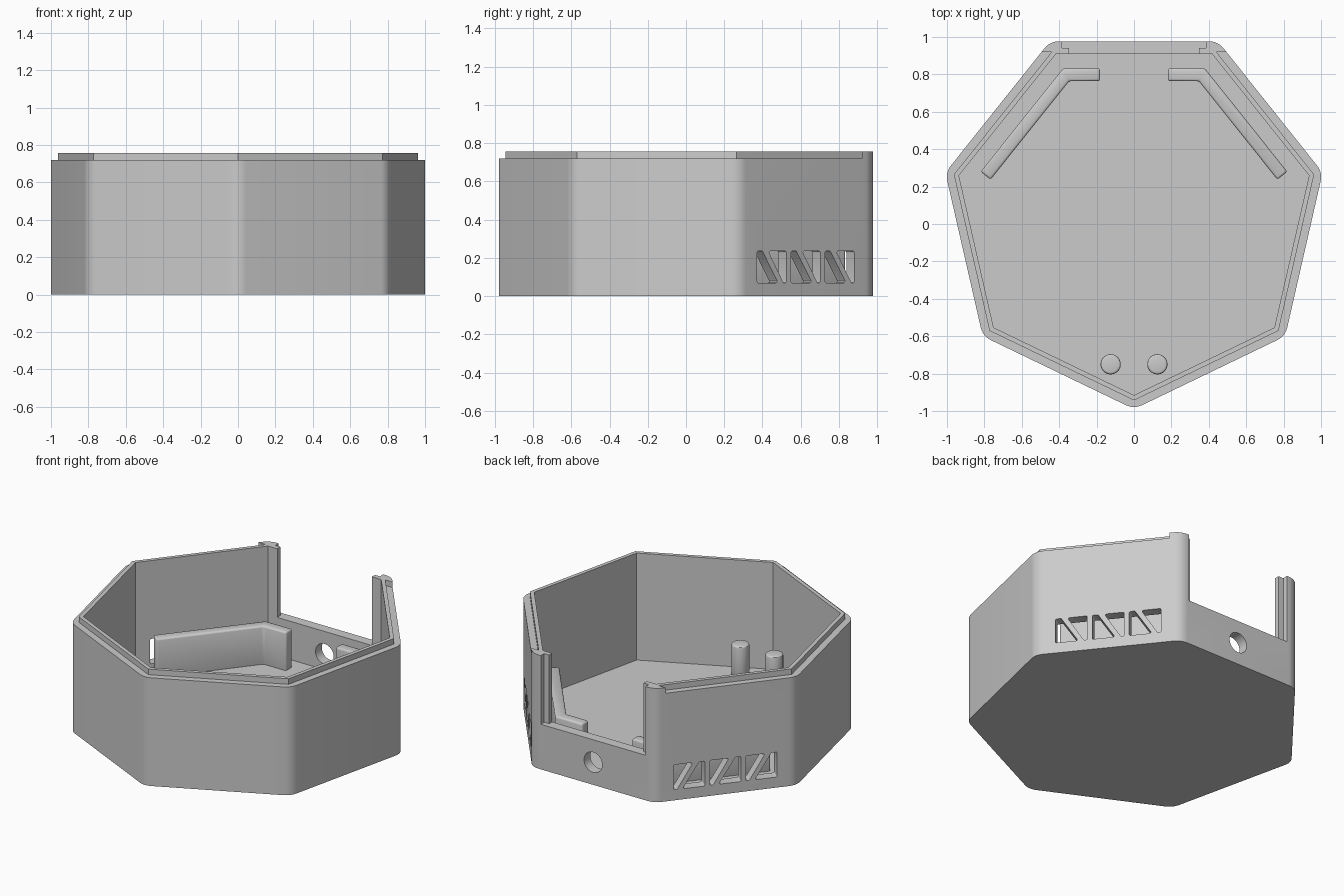
import bpy, bmesh, math
from mathutils import Matrix, Vector

if "Cube" in bpy.data.objects:
    bpy.data.objects.remove(bpy.data.objects["Cube"], do_unlink=True)

grey = bpy.data.materials.new("plain grey")
grey.use_nodes = True
colour = (0.6, 0.6, 0.6, 1)
grey.diffuse_color = colour
grey.node_tree.nodes["Principled BSDF"].inputs["Base Color"].default_value = colour

CENTRE_Y = 0.045
FLOOR, LEDGE, TOP, SILL = 0.045, 0.72, 0.757, 0.30
OUTER, LIP, INNER = 0.932, 0.89, 0.865      # apothems of the heptagons
MIRROR = Matrix.Diagonal((-1, 1, 1, 1))


def heptagon(apothem):
    radius = apothem / math.cos(math.pi / 7)
    angles = [-math.pi / 2 + k * math.tau / 7 for k in range(7)]
    return [(radius * math.cos(a), CENTRE_Y + radius * math.sin(a)) for a in angles]


def rounded(points, r, steps=6):
    """Replace each corner of a convex outline with an arc."""
    out = []
    for i, p in enumerate(points):
        p = Vector(p)
        a = (Vector(points[i - 1]) - p).normalized()
        b = (Vector(points[(i + 1) % len(points)]) - p).normalized()
        half = a.angle(b) / 2
        mid = p + (a + b).normalized() * r / math.sin(half)
        start = p + a * r / math.tan(half) - mid
        end = p + b * r / math.tan(half) - mid
        sweep = math.pi - 2 * half
        for s in range(steps + 1):
            t = s / steps
            v = start * math.sin((1 - t) * sweep) + end * math.sin(t * sweep)
            out.append(mid + v / math.sin(sweep))
    return out


def rectangle(x0, x1, y0, y1):
    return [(x0, y0), (x1, y0), (x1, y1), (x0, y1)]


def circle(x, y, r, n=40):
    return [(x + r * math.cos(k * math.tau / n), y + r * math.sin(k * math.tau / n))
            for k in range(n)]


def prism(name, outline, low, high, frame=Matrix()):
    bm = bmesh.new()
    base = [bm.verts.new(frame @ Vector((a, b, low))) for a, b in outline]
    top = [bm.verts.new(frame @ Vector((a, b, high))) for a, b in outline]
    bm.faces.new(base)
    bm.faces.new(top)
    for i in range(len(base)):
        bm.faces.new((base[i - 1], base[i], top[i], top[i - 1]))
    bmesh.ops.recalc_face_normals(bm, faces=bm.faces)
    mesh = bpy.data.meshes.new(name)
    bm.to_mesh(mesh)
    bm.free()
    mesh.materials.append(grey)
    obj = bpy.data.objects.new(name, mesh)
    bpy.context.collection.objects.link(obj)
    return obj


def activate(obj):
    bpy.ops.object.select_all(action='DESELECT')
    obj.select_set(True)
    bpy.context.view_layer.objects.active = obj


def cut(target, cutter):
    cutter.hide_render = True
    mod = target.modifiers.new("cut", 'BOOLEAN')
    mod.operation, mod.solver, mod.object = 'DIFFERENCE', 'EXACT', cutter
    activate(target)
    bpy.ops.object.modifier_apply(modifier=mod.name)
    bpy.data.objects.remove(cutter, do_unlink=True)


def finish(obj, bevel=0):
    activate(obj)
    if bevel:
        mod = obj.modifiers.new("soft edges", 'BEVEL')
        mod.width, mod.segments, mod.limit_method = bevel, 3, 'ANGLE'
        bpy.ops.object.modifier_apply(modifier=mod.name)
    bpy.ops.object.shade_smooth_by_angle(angle=math.radians(30))


# Hollow seven-sided tub
body = prism("case_body", rounded(heptagon(OUTER), 0.1, 8), 0, TOP)
cut(body, prism("cavity", heptagon(INNER), FLOOR, 1))

# Ledge around the lip, stopping at the full-height back posts
ledge = prism("ledge", rectangle(-1.2, 1.2, -1.2, 0.92), LEDGE, 0.9)
cut(ledge, prism("lip_core", heptagon(LIP), 0.6, 1))
cut(body, ledge)

# Stepped opening in the back wall and the round cable hole below it
cut(body, prism("opening", rectangle(-0.348, 0.348, 0.8, 1.1), SILL, 1))
cut(body, prism("opening_step", rectangle(-0.385, 0.385, 0.942, 1.1), SILL, 1))
to_back = Matrix(((1, 0, 0, 0), (0, 0, 1, 0), (0, 1, 0, 0), (0, 0, 0, 1)))
cut(body, prism("cable_hole", circle(0, 0.15, 0.067), 0.85, 1.1, to_back))

# Vents: three pairs of slanted holes on each rear side face
angle = math.pi / 2 - math.tau / 7
normal = Vector((math.cos(angle), math.sin(angle), 0))
along = Vector((-normal.y, normal.x, 0))
vent_frame = Matrix((along, (0, 0, 1), normal)).transposed().to_4x4()
vent_frame.translation = Vector((0, CENTRE_Y, 0)) + normal * OUTER
W, H = 0.195, 0.166
slots = (((0, 0), (0.14, 0), (0.035, H), (0, H)),
         ((0.074, H), (0.175, 0), (W, 0), (W, H)))
for frame in (vent_frame, MIRROR @ vent_frame):
    for k in (-1, 0, 1):
        for slot in slots:
            shape = [(a - W / 2 + k * 0.227, b + 0.07) for a, b in slot]
            cut(body, prism("vent", rounded(shape, 0.008, 4), -0.12, 0.05, frame))
finish(body)

# Bent guide walls and round pins standing on the floor
half = 0.034
corner = Vector((0.363, 0.798))
run = Vector((-along.x, -along.y))
side = Vector((normal.x, normal.y)) * half
far = corner + run * 0.69
mitre = Vector((half * math.tan(math.pi / 7), half))
guide = [(0.182, corner.y - half), corner - mitre, far - side,
         far + side, corner + mitre, (0.182, corner.y + half)]
for label, frame in (("left", Matrix()), ("right", MIRROR)):
    finish(prism(label + "_guide_wall", guide, FLOOR - 0.02, SILL, frame), 0.012)
    finish(prism(label + "_pin", circle(0.125, -0.75, 0.054), FLOOR - 0.02, 0.25, frame), 0.012)
